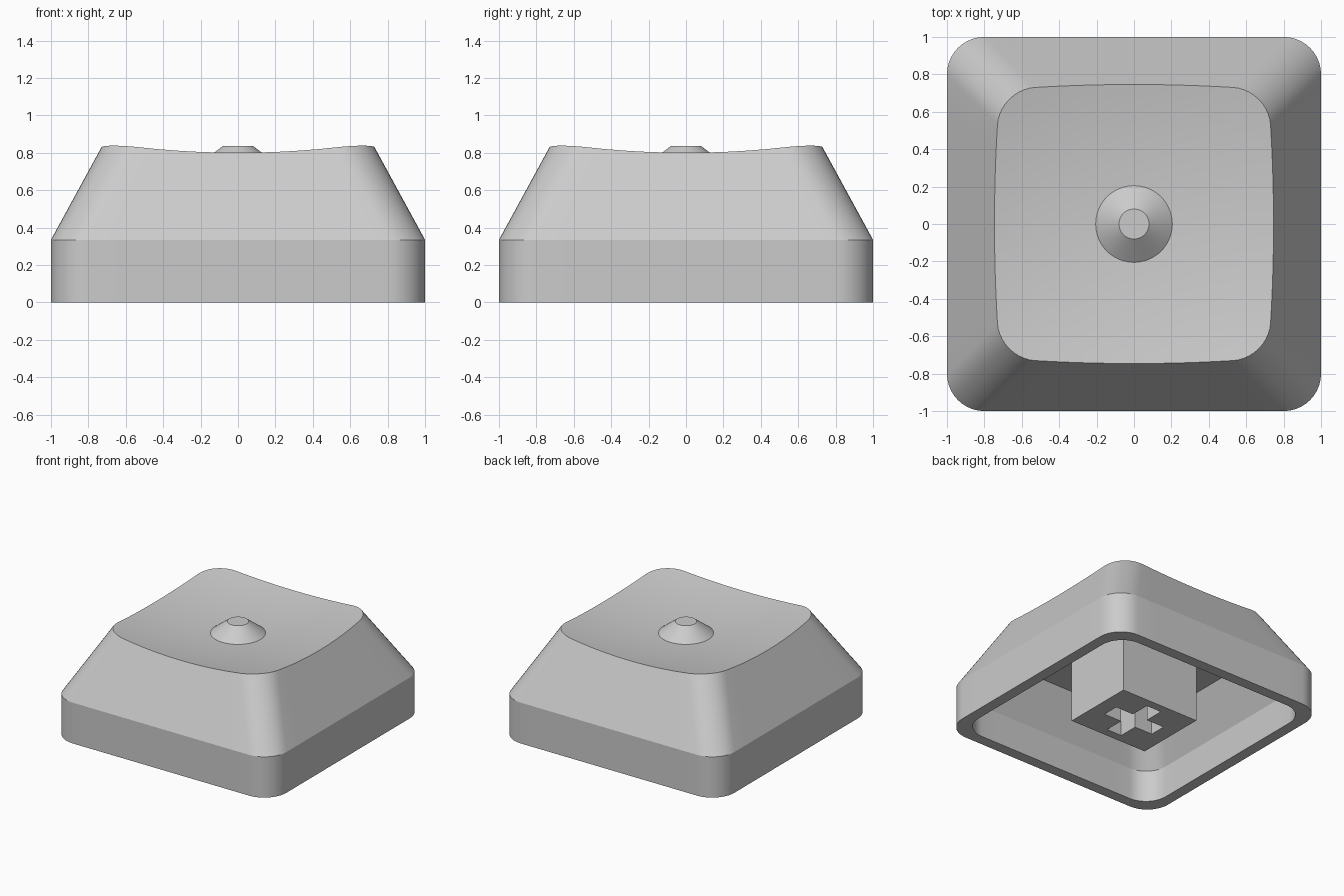
import bpy, bmesh, math

if "Cube" in bpy.data.objects:
    bpy.data.objects.remove(bpy.data.objects["Cube"])

grey = bpy.data.materials.new("plain_grey")
grey.diffuse_color = (0.6, 0.6, 0.6, 1)
grey.use_nodes = True
grey.node_tree.nodes["Principled BSDF"].inputs["Base Color"].default_value = grey.diffuse_color

SLOPE = 0.27 / 0.495        # inward lean of the upper walls
SEG, SIDE = 10, 10          # segments per corner and per straight side


def dish(x, y):
    return 0.737 + 0.114 * (x * x + y * y)


def outline(c, r):
    """Rounded square: (x, y, inward shift direction) for every point."""
    pts = []
    for k in range(4):
        ca, sa = round(math.cos(k * math.pi / 2)), round(math.sin(k * math.pi / 2))
        quarter = []
        for i in range(SIDE):                       # straight side at +x
            t = -1 + 2 * i / SIDE
            quarter.append((c + r, t * c, 1, t))
        for i in range(SEG):                        # corner arc
            a = math.pi / 2 * i / SEG
            quarter.append((c + r * math.cos(a), c + r * math.sin(a), 1, 1))
        pts += [(x * ca - y * sa, x * sa + y * ca, u * ca - v * sa, u * sa + v * ca)
                for x, y, u, v in quarter]
    return pts


def bridge(bm, a, b):
    n = len(a)
    for i in range(n):
        bm.faces.new((a[i], a[(i + 1) % n], b[(i + 1) % n], b[i]))


def finish(bm, name):
    bmesh.ops.recalc_face_normals(bm, faces=bm.faces[:])
    me = bpy.data.meshes.new(name)
    bm.to_mesh(me)
    bm.free()
    me.materials.append(grey)
    ob = bpy.data.objects.new(name, me)
    bpy.context.collection.objects.link(ob)
    bpy.ops.object.select_all(action='DESELECT')
    ob.select_set(True)
    bpy.context.view_layer.objects.active = ob
    bpy.ops.object.shade_smooth_by_angle(angle=math.radians(25))
    return ob


# Cap shell: one continuous skin from the cavity ceiling, round the rim, to the top bump
bm = bmesh.new()
rings = []


def add_ring(coords):
    rings.append([bm.verts.new(p) for p in coords])


inner, outer = outline(0.72, 0.19), outline(0.8, 0.2)
s = SLOPE * (0.58 - 0.26)
add_ring([(x - s * u, y - s * v, 0.58) for x, y, u, v in inner])
add_ring([(x, y, 0.26) for x, y, u, v in inner])
add_ring([(x, y, 0) for x, y, u, v in inner])
add_ring([(x, y, 0) for x, y, u, v in outer])
add_ring([(x, y, 0.335) for x, y, u, v in outer])

# upper edge: leaning walls followed up to the spherical dish
top = []
for x, y, u, v in outer:
    z = 0.8
    for _ in range(8):
        d = SLOPE * (z - 0.335)
        z = dish(x - d * u, y - d * v)
    top.append((x - d * u, y - d * v, z))
add_ring(top)

# dished top, blending from the square edge to the round bump
R = 0.205
for j in range(1, 11):
    f = j / 10
    ring = []
    for x, y, z in top:
        q = math.hypot(x, y)
        px, py = x + (x / q * R - x) * f, y + (y / q * R - y) * f
        ring.append((px, py, dish(px, py)))
    add_ring(ring)
# small truncated cone in the middle
add_ring([(x / math.hypot(x, y) * 0.08, y / math.hypot(x, y) * 0.08, 0.837) for x, y, z in top])

for a, b in zip(rings, rings[1:]):
    bridge(bm, a, b)
bm.faces.new(rings[0])
bm.faces.new(rings[-1])
finish(bm, "key_cap_shell")

# Mounting stem with a cross-shaped socket
bm = bmesh.new()
HX, HY, L, W, DEPTH, TOP = 0.355, 0.3, 0.23, 0.068, 0.45, 0.6
rect = [(HX, -HY), (HX, HY), (-HX, HY), (-HX, -HY)]
cross = []
for k in range(4):
    ca, sa = round(math.cos(k * math.pi / 2)), round(math.sin(k * math.pi / 2))
    cross += [(x * ca - y * sa, x * sa + y * ca) for x, y in ((L, -W), (L, W), (W, W))]


def wall(points, height):
    low = [bm.verts.new((x, y, 0)) for x, y in points]
    high = [bm.verts.new((x, y, height)) for x, y in points]
    bridge(bm, low, high)
    bm.faces.new(high)
    n = len(low)
    return [bm.edges.get((low[i], low[(i + 1) % n])) for i in range(n)]


edges = wall(rect, TOP) + wall(cross, DEPTH)
bmesh.ops.triangle_fill(bm, edges=edges, use_beauty=True)
finish(bm, "stem")
